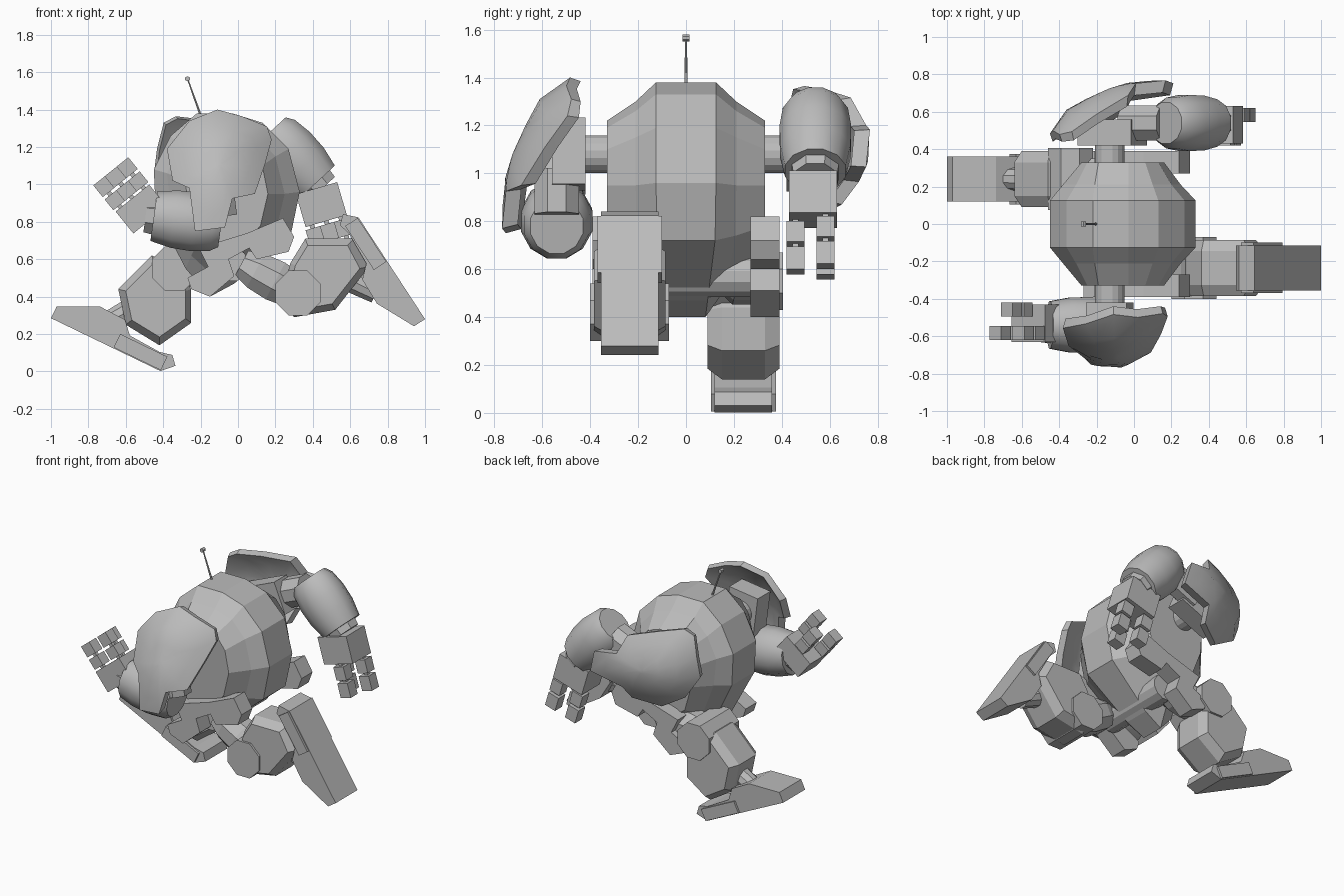
import bpy, bmesh, math
from mathutils import Vector

cube = bpy.data.objects.get("Cube")
if cube:
    bpy.data.objects.remove(cube)

metal = bpy.data.materials.new("grey metal")
metal.use_nodes = True
GREY = (0.5, 0.5, 0.5, 1)
metal.diffuse_color = GREY
metal.node_tree.nodes["Principled BSDF"].inputs["Base Color"].default_value = GREY


def finish(name, bm, smooth=0):
    bmesh.ops.recalc_face_normals(bm, faces=bm.faces)
    mesh = bpy.data.meshes.new(name)
    bm.to_mesh(mesh)
    bm.free()
    mesh.materials.append(metal)
    ob = bpy.data.objects.new(name, mesh)
    bpy.context.collection.objects.link(ob)
    if smooth:
        bpy.ops.object.select_all(action='DESELECT')
        ob.select_set(True)
        bpy.context.view_layer.objects.active = ob
        bpy.ops.object.shade_smooth_by_angle(angle=math.radians(smooth))
    return ob


def loft(name, rings, smooth=0):
    """Skin closed rings of equal length and cap both ends."""
    bm = bmesh.new()
    loops = [[bm.verts.new(p) for p in ring] for ring in rings]
    n = len(loops[0])
    for a, b in zip(loops, loops[1:]):
        for i in range(n):
            j = (i + 1) % n
            bm.faces.new((a[i], a[j], b[j], b[i]))
    bm.faces.new(loops[0])
    bm.faces.new(loops[-1])
    return finish(name, bm, smooth)


def ring_at(poly, y, scale=1.0):
    cx = sum(p[0] for p in poly) / len(poly)
    cz = sum(p[1] for p in poly) / len(poly)
    return [Vector((cx + (x - cx) * scale, y, cz + (z - cz) * scale)) for x, z in poly]


def prism(name, poly, y0, y1, edge=0.0, scale=0.8):
    """Side profile extruded across y, with chamfered rims when edge is set."""
    rings = [ring_at(poly, y0), ring_at(poly, y1)]
    if edge:
        rings = [ring_at(poly, y0, scale), ring_at(poly, y0 + edge),
                 ring_at(poly, y1 - edge), ring_at(poly, y1, scale)]
    return loft(name, rings)


def barrel(name, start, end, y, sections, sides=8, flat=1.0, smooth=0):
    """Tube in the xz plane; sections are (fraction, radius)."""
    a, b = Vector((start[0], y, start[1])), Vector((end[0], y, end[1]))
    d = (b - a).normalized()
    n = Vector((-d.z, 0, d.x))
    rings = []
    for t, r in sections:
        ring = []
        for i in range(sides):
            w = 2 * math.pi * (i + 0.5) / sides
            ring.append(a.lerp(b, t) + n * r * math.cos(w) + Vector((0, flat * r * math.sin(w), 0)))
        rings.append(ring)
    return loft(name, rings, smooth)


def block(name, start, end, width, y0, y1):
    """Box running from start to end in xz."""
    a, b = Vector(start), Vector(end)
    d = (b - a).normalized()
    n = Vector((-d.y, d.x)) * width / 2
    return prism(name, [a - n, b - n, b + n, a + n], y0, y1)


def disc(cx, cz, r, sides=8):
    return [(cx + r * math.cos(2 * math.pi * (i + 0.5) / sides),
             cz + r * math.sin(2 * math.pi * (i + 0.5) / sides)) for i in range(sides)]


# Torso: faceted egg lofted from side to side, narrowing towards the crotch
core = [(-0.22, 1.38), (-0.03, 1.38), (0.13, 1.33), (0.27, 1.19), (0.33, 0.96), (0.28, 0.72),
        (-0.02, 0.47), (-0.15, 0.4), (-0.28, 0.55), (-0.44, 0.86), (-0.45, 1.08), (-0.36, 1.26)]
mid = [(-0.21, 1.3), (-0.03, 1.3), (0.1, 1.26), (0.2, 1.15), (0.25, 0.95), (0.2, 0.74),
       (0.0, 0.56), (-0.13, 0.51), (-0.25, 0.62), (-0.36, 0.87), (-0.38, 1.06), (-0.31, 1.2)]
flank = [(-0.19, 1.22), (-0.03, 1.22), (0.06, 1.19), (0.13, 1.1), (0.16, 0.95), (0.12, 0.78),
         (0.0, 0.66), (-0.12, 0.63), (-0.21, 0.7), (-0.27, 0.88), (-0.28, 1.02), (-0.25, 1.14)]
torso_rings = [ring_at(p, y) for p, y in
               [(flank, -0.33), (mid, -0.21), (core, -0.125), (core, 0.125), (mid, 0.21), (flank, 0.33)]]
for ring in torso_rings:
    for p in ring:
        p.y *= min(1, 0.65 + (p.z - 0.4))
loft("torso", torso_rings)

# Antenna
barrel("antenna_rod", (-0.2, 1.37), (-0.268, 1.56), 0, [(0, 0.007), (1, 0.004)], 6)
prism("antenna_tip", disc(-0.27, 1.565, 0.014, 6), -0.014, 0.014)

SHOULDER = (-0.13, 1.08)
SHIELD = [(-0.38, 1.19), (-0.26, 1.34), (-0.11, 1.4), (0.02, 1.365), (0.155, 1.31), (0.18, 1.24),
          (0.145, 1.11), (0.09, 0.95), (-0.03, 0.925), (-0.07, 0.77), (-0.23, 0.75), (-0.26, 0.98), (-0.35, 1.02)]
DEPTH = [(0.7, 0.775), (0.95, 0.765), (1.08, 0.725), (1.3, 0.625), (1.41, 0.47)]


def shield_depth(x, z):
    for (za, ya), (zb, yb) in zip(DEPTH, DEPTH[1:]):
        if z <= zb:
            break
    y = ya + (yb - ya) * (z - za) / (zb - za)
    return y - 1.75 * (x + 0.12) ** 2


def shield(name, side, turn):
    """Curved shoulder guard, swung about the shoulder by turn."""
    def place(x, z, inset):
        u, v = x - SHOULDER[0], z - SHOULDER[1]
        c, s = math.cos(turn), math.sin(turn)
        return Vector((SHOULDER[0] + u * c - v * s, side * (shield_depth(x, z) - inset),
                       SHOULDER[1] + u * s + v * c))
    cx, cz = -0.1, 1.1
    rings = []
    for inset, scales in ((0, (0.06, 0.35, 0.7, 1)), (0.065, (0.95, 0.6, 0.06))):
        for k in scales:
            rings.append([place(cx + (x - cx) * k, cz + (z - cz) * k, inset) for x, z in SHIELD])
    loft(name, rings, 32)


def hand(name, wrist, tip, side):
    """Palm block, two outer fingers and an opposing thumb, each in two joints."""
    a, b = Vector(wrist), Vector(tip)
    d = (b - a).normalized()
    n = Vector((-d.y, d.x))

    def span(y0, y1):
        return sorted((side * y0, side * y1))
    block(name + "_palm", a, a.lerp(b, 0.45), 0.23, *span(0.43, 0.63))
    for label, o, y0, y1 in (("_finger_a", -0.08, 0.545, 0.62), ("_finger_b", 0.08, 0.545, 0.62),
                             ("_thumb", 0, 0.42, 0.495)):
        for j, (t0, t1) in enumerate(((0.49, 0.71), (0.76, 1.0))):
            block(f"{name}{label}_joint_{j}", a.lerp(b, t0) + n * o, a.lerp(b, t1) + n * o, 0.08, *span(y0, y1))
        block(name + label + "_pin", a.lerp(b, 0.4) + n * o, a.lerp(b, 0.8) + n * o, 0.025,
              *span(y0 + 0.025, y1 - 0.025))


def arm(name, side, turn, elbow, fore, wrist, tip):
    y = side * 0.54
    prism(name + "_axle", disc(*SHOULDER, 0.08, 16), side * 0.3, side * 0.5)
    shield(name + "_shield", side, turn)
    s, e = Vector(SHOULDER), Vector(elbow)
    block(name + "_shoulder", s - (e - s).normalized() * 0.14, s.lerp(e, 0.6), 0.22,
          *sorted((side * 0.42, side * 0.56)))
    barrel(name + "_elbow", SHOULDER, elbow, y, [(0.3, 0.1), (1.1, 0.1)], 8)
    barrel(name + "_forearm", *fore, y, [(0, 0.12), (0.12, 0.148), (0.4, 0.163), (0.7, 0.16), (1, 0.138)],
           12, 0.95, 35)
    barrel(name + "_cuff", *fore, y, [(0.9, 0.11), (1.12, 0.1)], 8)
    hand(name + "_hand", wrist, tip, side)


arm("right_arm", -1, 0, (-0.1, 0.85), ((-0.09, 0.78), (-0.45, 0.83)), (-0.47, 0.81), (-0.68, 1.07))
arm("left_arm", 1, math.radians(98), (0.13, 1.19), ((0.17, 1.28), (0.42, 1.01)), (0.42, 0.98), (0.535, 0.59))

# Hip skirts on both sides
SKIRT = [(0.24, 0.82), (0.3, 0.72), (0.27, 0.64), (0.1, 0.6), (0.06, 0.66), (-0.05, 0.6), (-0.02, 0.51),
         (-0.15, 0.4), (-0.25, 0.44), (-0.27, 0.5), (-0.16, 0.56), (-0.21, 0.66), (0.05, 0.74)]
for name, side in (("right", -1), ("left", 1)):
    prism(name + "_hip_skirt", SKIRT, *sorted((side * 0.27, side * 0.39)))
prism("hip_axle", disc(-0.03, 0.57, 0.09, 12), -0.27, 0.27)

FOOT = [(0, 0), (0, 0.07), (0.21, 0.17), (0.36, 0.165), (0.42, 0.1), (0.6, 0.09),
        (0.67, 0.105), (0.71, 0.06), (0.65, 0)]


def leg(name, y, hip, knee, shin, toe, heel, ankle):
    barrel(name + "_thigh", hip, knee, y, [(0, 0.08), (0.25, 0.11), (0.6, 0.12), (1, 0.1)], 8)
    prism(name + "_knee", disc(*knee, 0.13), y - 0.165, y + 0.165)
    prism(name + "_shin", shin, y - 0.15, y + 0.15, 0.06, 0.82)
    barrel(name + "_ankle", *ankle, y, [(0, 0.07), (1, 0.06)], 10)
    # Foot profile laid along the toe to heel line
    a = Vector(toe)
    d = (Vector(heel) - a).normalized()
    up = Vector((-d.y, d.x))
    prism(name + "_foot", [a + d * u + up * v for u, v in FOOT], y - 0.12, y + 0.12)
    block(name + "_heel", a + d * 0.37 + up * 0.045, a + d * 0.65 + up * 0.045, 0.08, y - 0.135, y + 0.135)


leg("right_leg", -0.235, (0.02, 0.58), (0.32, 0.42),
    [(0.23, 0.38), (0.3, 0.29), (0.52, 0.33), (0.7, 0.56), (0.62, 0.71), (0.36, 0.71), (0.28, 0.58)],
    (1.0, 0.28), (0.64, 0.83), ((0.58, 0.5), (0.74, 0.42)))
leg("left_leg", 0.24, (-0.05, 0.58), (-0.34, 0.55),
    [(-0.64, 0.44), (-0.6, 0.25), (-0.42, 0.14), (-0.25, 0.26), (-0.25, 0.44), (-0.32, 0.56), (-0.46, 0.62)],
    (-1.0, 0.285), (-0.41, 0.0), ((-0.5, 0.37), (-0.7, 0.26)))
